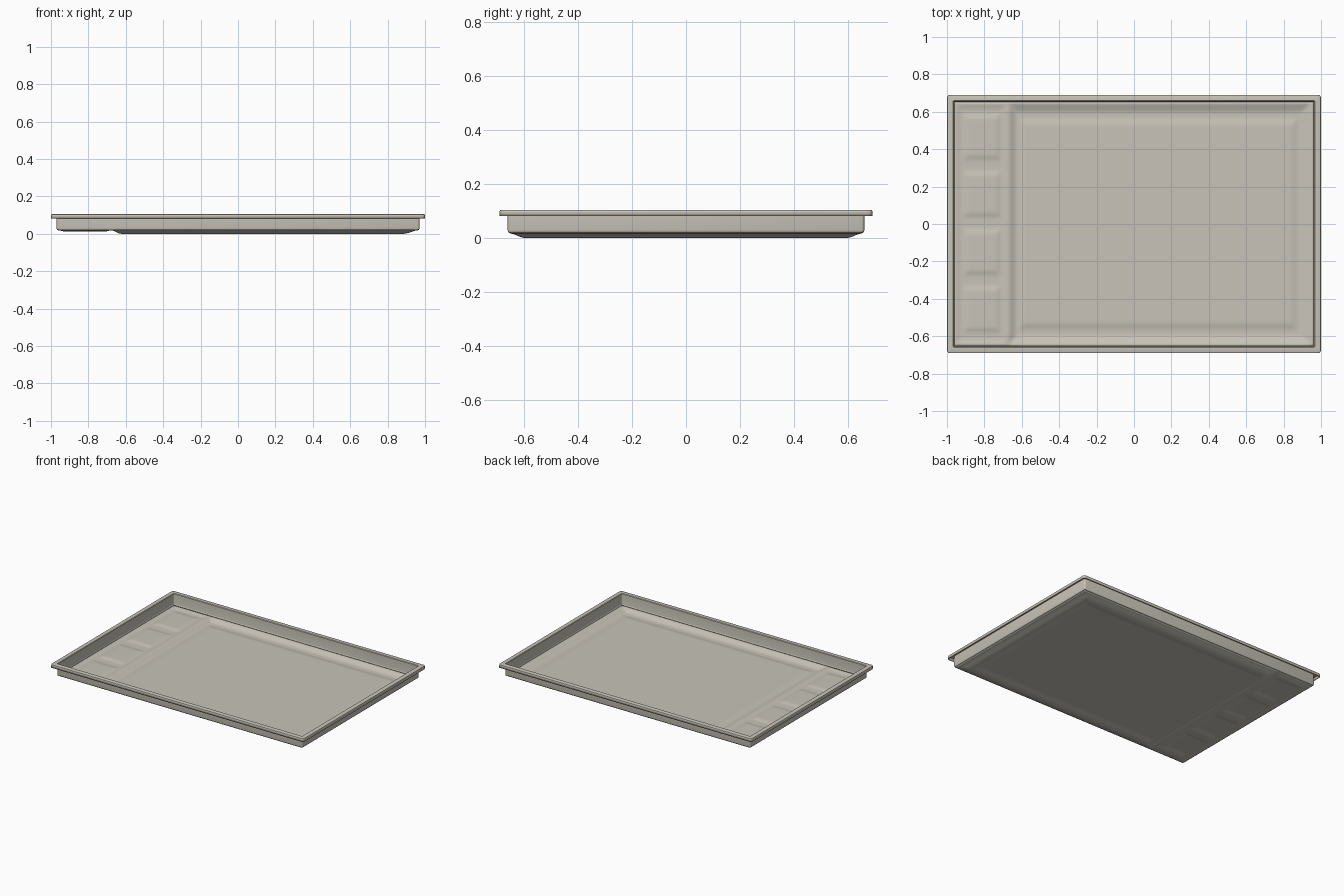
import bpy, bmesh, math

if "Cube" in bpy.data.objects:
    bpy.data.objects.remove(bpy.data.objects["Cube"])

mat = bpy.data.materials.new("warm_grey_plastic")
mat.diffuse_color = (0.58, 0.55, 0.48, 1)
mat.use_nodes = True
mat.node_tree.nodes["Principled BSDF"].inputs["Base Color"].default_value = mat.diffuse_color

IX, IY = 0.965, 0.656      # inside of the walls
THICK = 0.005


def step(t):
    t = max(0.0, min(1.0, t))
    return t * t * (3 - 2 * t)


def box(x, y, x0, x1, y0, y1, w):
    """Soft raised box: 0 outside, 1 inside, ramp of width w inward."""
    return min(step((x - x0) / w), step((x1 - x) / w),
               step((y - y0) / w), step((y1 - y) / w))


def height(x, y):
    z = 0.023
    # sunken mixing area with a gutter round a slightly raised middle
    sink = min(step((x + 0.675) / 0.05), step((0.96 - x) / 0.075),
               step((IY - y) / 0.065), step((y + IY) / 0.065))
    z -= 0.018 * sink
    z += 0.007 * box(x, y, -0.625, 0.88, -0.57, 0.57, 0.045)
    # four raised pads along the left strip
    if x < -0.68:
        z -= 0.006 * box(x, y, -0.955, -0.68, -0.64, 0.64, 0.03)
        for cy in (-0.455, -0.15, 0.16, 0.465):
            z += 0.006 * box(x, y, -0.92, -0.705, cy - 0.13, cy + 0.13, 0.035)
    return z


def finish(name, bm):
    me = bpy.data.meshes.new(name)
    bm.to_mesh(me)
    bm.free()
    ob = bpy.data.objects.new(name, me)
    bpy.context.collection.objects.link(ob)
    me.materials.append(mat)
    m = ob.modifiers.new("thickness", 'SOLIDIFY')
    m.thickness = THICK
    m.offset = -1
    bpy.ops.object.select_all(action='DESELECT')
    ob.select_set(True)
    bpy.context.view_layer.objects.active = ob
    bpy.ops.object.shade_smooth_by_angle(angle=math.radians(35))
    return ob


# moulded floor
bm = bmesh.new()
NX, NY = 160, 110
FX, FY = IX - 0.004, IY - 0.004
rows = []
for j in range(NY + 1):
    y = -FY + 2 * FY * j / NY
    row = []
    for i in range(NX + 1):
        x = -FX + 2 * FX * i / NX
        row.append(bm.verts.new((x, y, height(x, y))))
    rows.append(row)
for j in range(NY):
    for i in range(NX):
        bm.faces.new((rows[j][i], rows[j][i + 1], rows[j + 1][i + 1], rows[j + 1][i]))
finish("tray_floor", bm)

# wall and turned-down rim: (offset from inner wall, height, corner radius)
profile = [(-0.004, 0.023, 0.004), (-0.001, 0.026, 0.005), (0, 0.031, 0.006),
           (0, 0.102, 0.006), (0.003, 0.105, 0.007), (0.029, 0.105, 0.014),
           (0.033, 0.1035, 0.016), (0.035, 0.099, 0.018), (0.035, 0.082, 0.018)]
SEG = 4
bm = bmesh.new()
loops = []
for off, z, r in profile:
    loop = []
    for k, (sx, sy) in enumerate(((1, 1), (-1, 1), (-1, -1), (1, -1))):
        for s in range(SEG + 1):
            a = math.pi / 2 * (k + s / SEG)
            loop.append(bm.verts.new((sx * (IX + off - r) + r * math.cos(a),
                                      sy * (IY + off - r) + r * math.sin(a), z)))
    loops.append(loop)
n = len(loops[0])
for lo, hi in zip(loops, loops[1:]):
    for i in range(n):
        k = (i + 1) % n
        bm.faces.new((lo[i], hi[i], hi[k], lo[k]))   # normals inward / upward
finish("wall_and_rim", bm)
